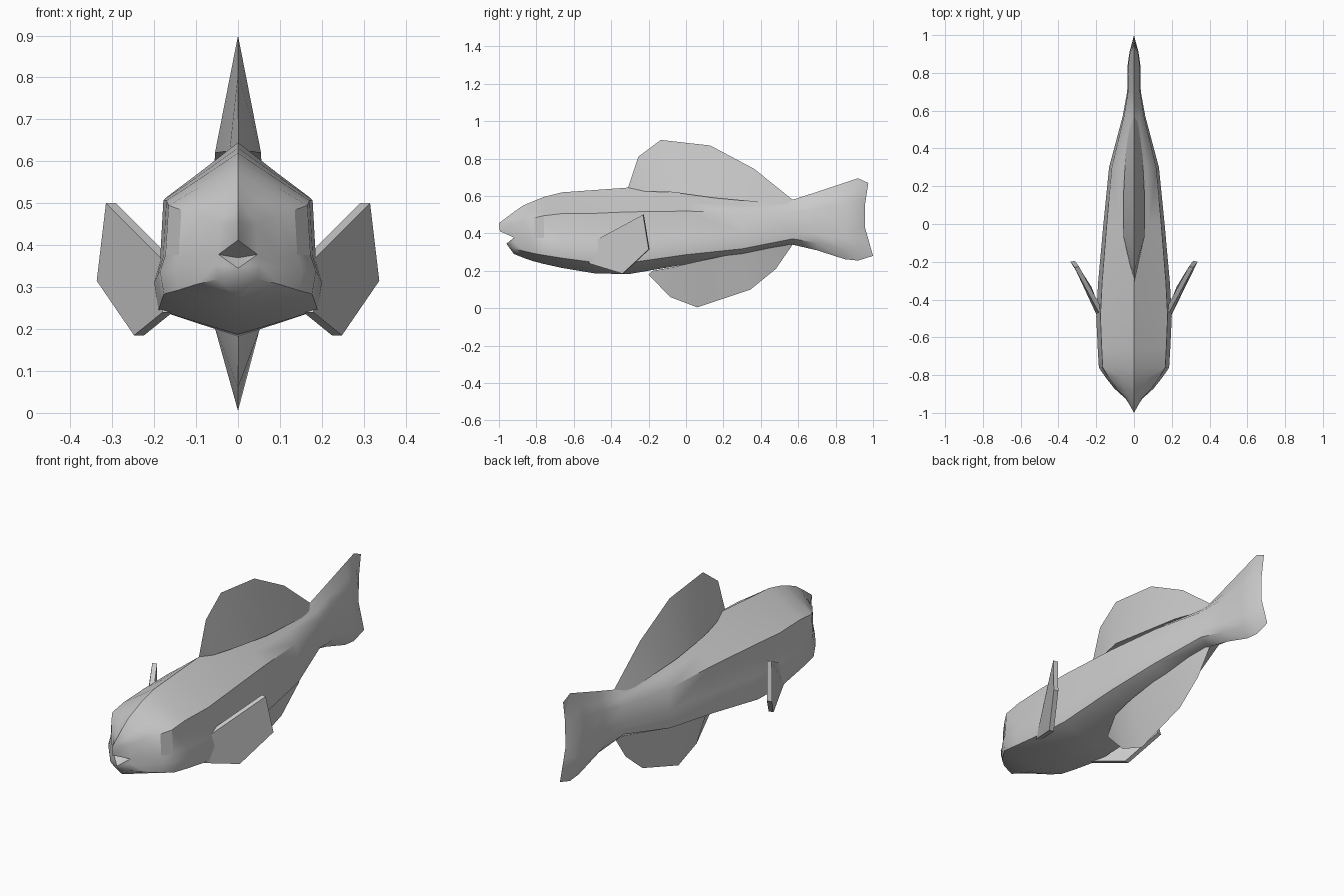
import bpy, bmesh, math
from mathutils import Vector

if "Cube" in bpy.data.objects:
    bpy.data.objects.remove(bpy.data.objects["Cube"])

grey = bpy.data.materials.new("pale_grey")
grey.diffuse_color = (0.6, 0.6, 0.6, 1)
grey.use_nodes = True
grey.node_tree.nodes["Principled BSDF"].inputs["Base Color"].default_value = grey.diffuse_color


def finish(bm, name, angle):
    """Turn a bmesh into a shaded, coloured object."""
    bmesh.ops.remove_doubles(bm, verts=bm.verts, dist=0.0005)
    bmesh.ops.dissolve_degenerate(bm, edges=bm.edges, dist=0.0001)
    bmesh.ops.recalc_face_normals(bm, faces=bm.faces)
    me = bpy.data.meshes.new(name)
    bm.to_mesh(me)
    bm.free()
    me.materials.append(grey)
    me.polygons.foreach_set("use_smooth", [True] * len(me.polygons))
    me.set_sharp_from_angle(angle=math.radians(angle))
    ob = bpy.data.objects.new(name, me)
    bpy.context.collection.objects.link(ob)
    return ob


# Body: half section as (share of half width, share of height), top to belly
SECTION = [(0, 1), (.5, .84), (.89, .72), (.93, .39), (1, .28), (.95, .13), (0, 0)]
# Stations: y, top z, bottom z, half width
STATIONS = [(-.92, .515, .29, .05), (-.87, .55, .27, .105), (-.81, .575, .25, .152),
            (-.76, .595, .237, .186), (-.66, .62, .215, .192), (-.49, .632, .187, .2),
            (-.31, .645, .182, .19), (0, .63, .235, .162), (.3, .605, .275, .132),
            (.57, .58, .34, .06), (.7, .622, .31, .036), (.85, .672, .262, .033),
            (.92, .695, .255, .022)]


def build_body():
    bm = bmesh.new()
    for side in (1, -1):
        rings = [[bm.verts.new((side * w * u, y, lo + (hi - lo) * v)) for u, v in SECTION]
                 for y, hi, lo, w in STATIONS]
        # Notched trailing edge of the tail
        edge = []
        for u, v in SECTION:
            y = .945 + (.03 * (v - .5) / .5 if v > .5 else .055 * (.5 - v) / .5)
            edge.append(bm.verts.new((0, y, .28 + .39 * v)))
        rings.append(edge)
        for a, b in zip(rings, rings[1:]):
            for i in range(len(SECTION) - 1):
                bm.faces.new((a[i], a[i + 1], b[i + 1], b[i]))
        # Open mouth: upper lip, lower lip and throat
        r = rings[0]
        lip, beak, jaw, throat = [bm.verts.new((0, y, z)) for y, z in
                                  ((-1, .455), (-.995, .412), (-.96, .345), (-.9, .37))]
        for tri in ((r[0], r[1], lip), (r[1], r[2], lip), (r[2], beak, lip),
                    (r[2], r[3], beak), (r[3], throat, beak), (r[3], jaw, throat),
                    (r[3], r[4], jaw), (r[4], r[5], jaw), (r[5], r[6], jaw)):
            bm.faces.new(tri)
    ob = finish(bm, "body", 48)
    # Flat cheek facets behind the eyes
    for p in ob.data.polygons:
        c = p.center
        if -.81 < c.y < -.76 and .4 < c.z < .5 and abs(c.x) > .14:
            p.use_smooth = False


def wedge_fin(name, rows):
    """Fin tapering from a wide base to a knife edge.
    Rows: edge y, edge z, base y, base z, base half width."""
    bm = bmesh.new()
    edge = [bm.verts.new((0, r[0], r[1])) for r in rows]
    right = [bm.verts.new((r[4], r[2], r[3])) for r in rows]
    left = [bm.verts.new((-r[4], r[2], r[3])) for r in rows]
    for i in range(len(rows) - 1):
        bm.faces.new((edge[i], edge[i + 1], right[i + 1], right[i]))
        bm.faces.new((edge[i + 1], edge[i], left[i], left[i + 1]))
        bm.faces.new((right[i], right[i + 1], left[i + 1], left[i]))
    finish(bm, name, 40)


build_body()

wedge_fin("dorsal_fin", [(-.31, .645, -.29, .63, .0), (-.255, .81, -.22, .625, .02),
                         (-.135, .9, -.07, .62, .055), (.13, .87, .15, .59, .056),
                         (.365, .745, .36, .57, .045), (.57, .58, .56, .54, .02)])
wedge_fin("belly_fin", [(-.2, .18, -.18, .2, .0), (-.085, .06, -.07, .22, .06),
                        (.06, .005, .06, .25, .065), (.345, .1, .3, .3, .05),
                        (.48, .21, .45, .33, .035), (.57, .34, .56, .36, .015)])

# Side fins: flat swept plates with some thickness
OUTLINE = [(.18, -.48, .365), (.315, -.23, .5), (.337, -.2, .315),
           (.248, -.34, .185), (.18, -.52, .24)]
for side, label in ((1, "right"), (-1, "left")):
    bm = bmesh.new()
    outer = [bm.verts.new((side * x, y, z)) for x, y, z in OUTLINE]
    face = bm.faces.new(outer)
    new = bmesh.ops.extrude_face_region(bm, geom=[face], use_keep_orig=True)["geom"]
    bmesh.ops.translate(bm, vec=Vector((-side * .024, .005, 0)),
                        verts=[g for g in new if isinstance(g, bmesh.types.BMVert)])
    finish(bm, label + "_side_fin", 30)
